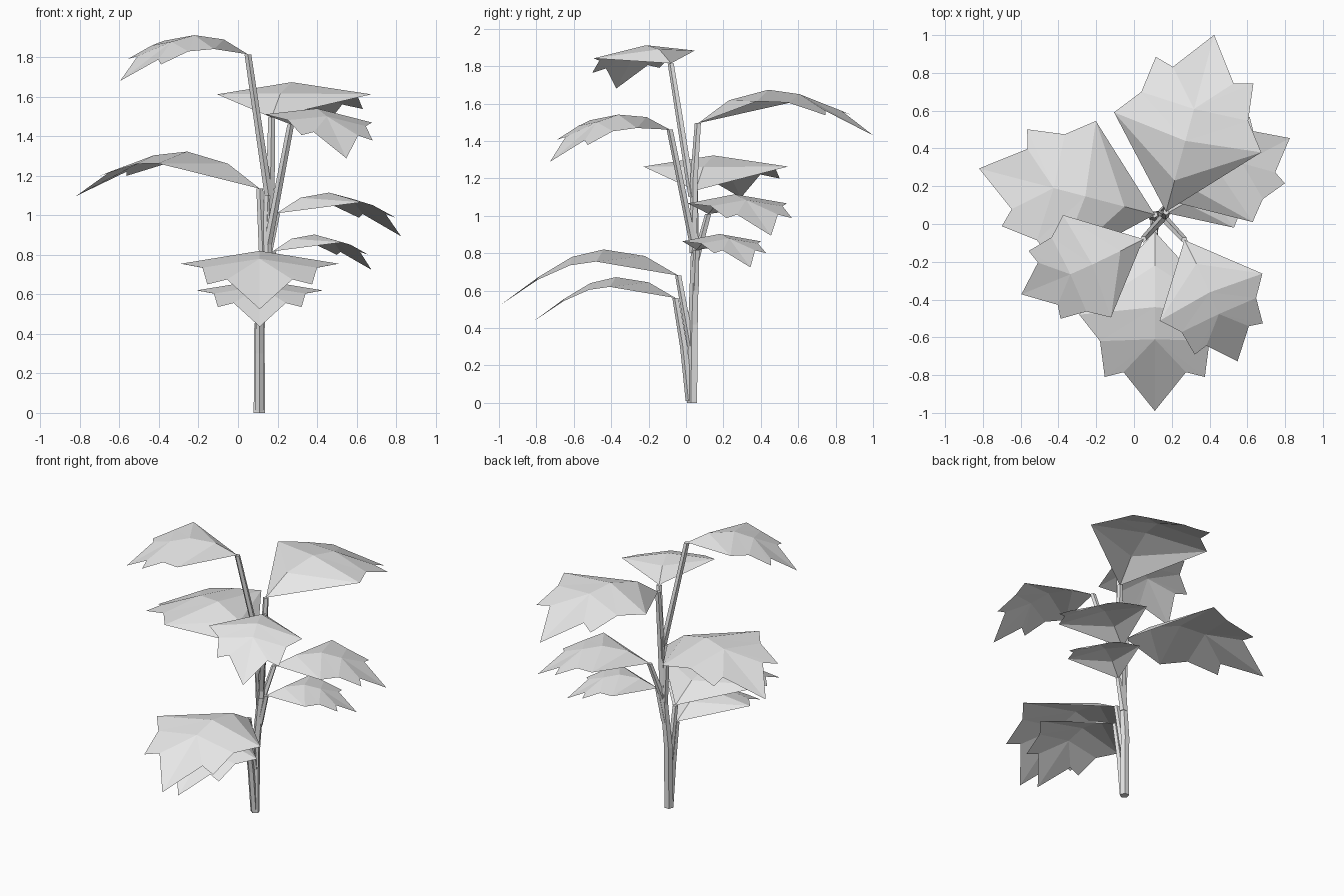
import bpy, bmesh
from math import radians, cos, sin, pi
from mathutils import Matrix, Vector

cube = bpy.data.objects.get("Cube")
if cube:
    bpy.data.objects.remove(cube, do_unlink=True)

# One pale grey for the whole plant
grey = bpy.data.materials.new("pale_grey")
grey.use_nodes = True
grey.diffuse_color = (0.8, 0.8, 0.8, 1)
grey.node_tree.nodes["Principled BSDF"].inputs["Base Color"].default_value = (0.8, 0.8, 0.8, 1)


def make_object(name, bm):
    mesh = bpy.data.meshes.new(name)
    bm.to_mesh(mesh)
    bm.free()
    mesh.materials.append(grey)
    obj = bpy.data.objects.new(name, mesh)
    bpy.context.collection.objects.link(obj)
    return obj


# Leaf template along +x: arched midrib, then alternating lobe tips and notches
MIDRIB = [(0, 0), (0.18, 0.105), (0.40, 0.14), (0.57, 0.10), (0.95, -0.155)]
EDGE = [(0.44, 0.40, 0.075), (0.58, 0.29, 0.055), (0.77, 0.265, -0.03), (0.745, 0.165, -0.005)]


def leaf(name, base, yaw, size, pitch=0, roll=0):
    bm = bmesh.new()
    rib = [bm.verts.new((x, 0, z)) for x, z in MIDRIB]
    root, rise, peak, fork, tip = rib
    for side in (1, -1):
        lobe, notch, lobe2, notch2 = [bm.verts.new((x, side * y, z)) for x, y, z in EDGE]
        for face in ((root, rise, lobe), (rise, peak, lobe), (peak, notch, lobe),
                     (peak, fork, notch), (fork, lobe2, notch),
                     (fork, notch2, lobe2), (fork, tip, notch2)):
            bm.faces.new(face[::side])
    bm.transform(Matrix.Translation(base)
                 @ Matrix.Rotation(radians(yaw), 4, 'Z')
                 @ Matrix.Rotation(radians(-pitch), 4, 'Y')
                 @ Matrix.Rotation(radians(roll), 4, 'X')
                 @ Matrix.Scale(size, 4))
    return make_object(name, bm)


def stem(name, path, radii, sides=5):
    """Faceted tube of level rings along a path, capped at both ends."""
    bm = bmesh.new()
    rings = []
    for point, r in zip(path, radii):
        rings.append([bm.verts.new(Vector(point) + Vector((r * cos(a), r * sin(a), 0)))
                      for a in (2 * pi * i / sides - pi / 2 for i in range(sides))])
    for low, high in zip(rings, rings[1:]):
        for i in range(sides):
            j = (i + 1) % sides
            bm.faces.new((low[i], low[j], high[j], high[i]))
    bm.faces.new(rings[0][::-1])
    bm.faces.new(rings[-1])
    return make_object(name, bm)


# Main stem
stem("main_stem", [(0.108, 0.035, 0), (0.108, 0.04, 0.42), (0.14, 0.05, 0.8), (0.155, 0.04, 1.18)],
     [0.03, 0.028, 0.024, 0.016])

# Each leaf: name, base, yaw, size, pitch, roll, stalk points below the base
LEAVES = [
    ("lower_front", (0.11, -0.055, 0.56), -90, 0.8, 0, 0, [(0.108, 0.02, 0.01), (0.108, -0.01, 0.3)]),
    ("upper_front", (0.11, -0.04, 0.68), -90, 1.0, 0, 0, [(0.108, 0.03, 0.3)]),
    ("lower_left", (0.177, 0.057, 0.818), 30, 0.606, 0, 0, [(0.13, 0.05, 0.6)]),
    ("upper_left", (0.196, 0.12, 1.01), 28, 0.75, 0, 0, [(0.14, 0.05, 0.75)]),
    ("right_back", (0.11, 0.05, 1.135), 165.3, 1.0, 7, 0, [(0.13, 0.05, 0.72)]),
    ("left_front", (0.267, -0.085, 1.46), -65.7, 0.75, -4.5, -4, [(0.15, 0.04, 0.85)]),
    ("left_back", (0.17, 0.065, 1.495), 74.8, 1.01, 5.4, 0, [(0.15, 0.04, 0.8), (0.165, 0.045, 1.2)]),
    ("top", (0.05, -0.08, 1.815), 205, 0.75, -1.5, -4, [(0.155, 0.035, 1.1)]),
]
for name, base, yaw, size, pitch, roll, stalk in LEAVES:
    leaf(name + "_leaf", base, yaw, size, pitch, roll)
    stem(name + "_stalk", stalk + [base], [0.022] * len(stalk) + [0.018])
